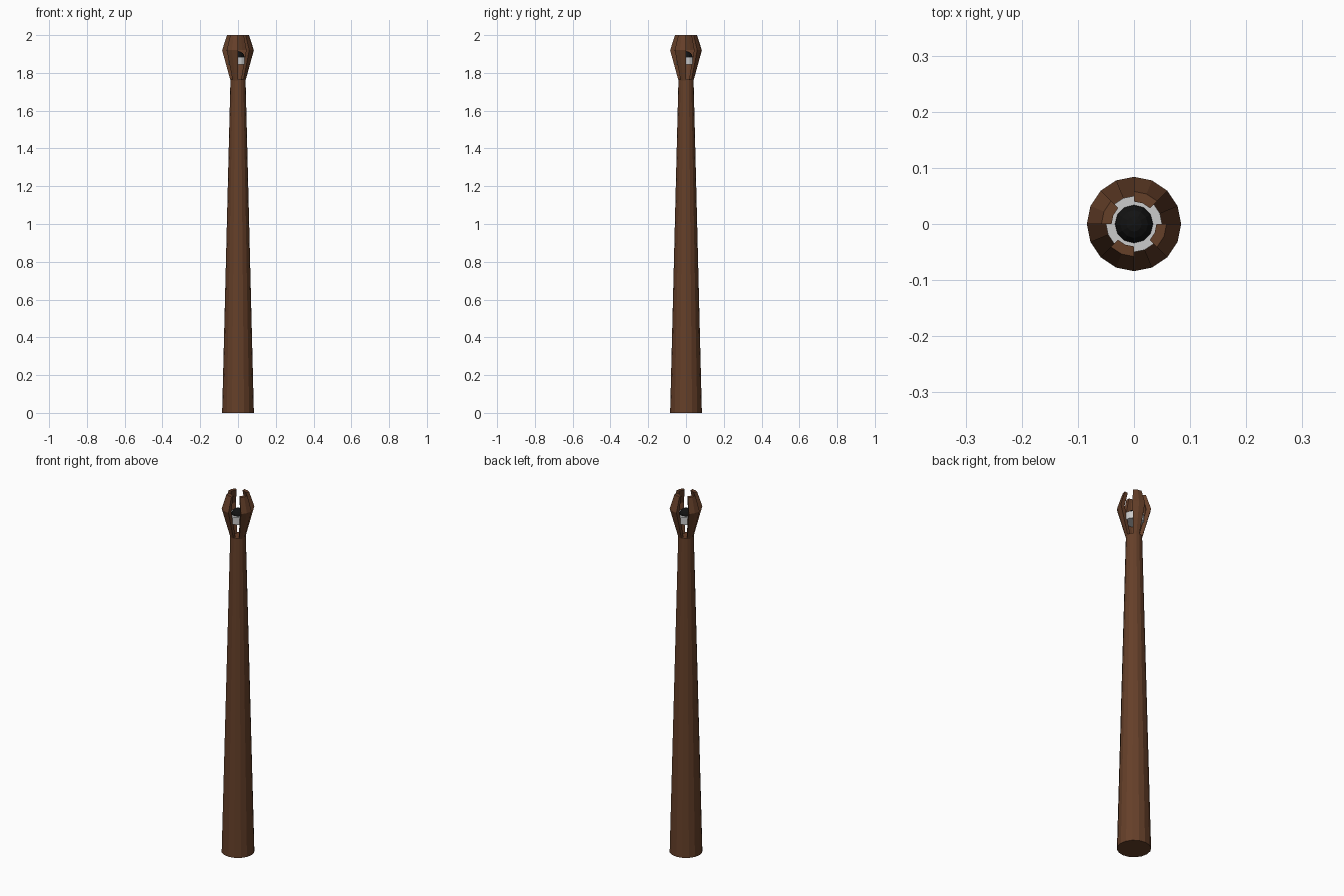
import bpy, bmesh, math

if "Cube" in bpy.data.objects:
    bpy.data.objects.remove(bpy.data.objects["Cube"])

def material(name, color):
    m = bpy.data.materials.new(name)
    m.diffuse_color = color
    m.use_nodes = True
    m.node_tree.nodes["Principled BSDF"].inputs["Base Color"].default_value = m.diffuse_color
    return m

wood = material("wood", (0.13, 0.05, 0.022, 1))
black = material("black_stone", (0.006, 0.006, 0.006, 1))

def finish(bm, name, mat=None):
    bmesh.ops.recalc_face_normals(bm, faces=bm.faces)
    me = bpy.data.meshes.new(name)
    bm.to_mesh(me)
    bm.free()
    ob = bpy.data.objects.new(name, me)
    bpy.context.collection.objects.link(ob)
    if mat:
        me.materials.append(mat)
    return ob

def cone(name, r1, r2, z1, z2, mat=None, sides=16):
    bm = bmesh.new()
    bmesh.ops.create_cone(bm, cap_ends=True, segments=sides,
                          radius1=r1, radius2=r2, depth=z2 - z1)
    bmesh.ops.translate(bm, verts=bm.verts, vec=(0, 0, (z1 + z2) / 2))
    return finish(bm, name, mat)

# Tapered shaft
cone("shaft", 0.084, 0.04, 0, 1.765, wood)

# Four bent prongs, each an eighth-turn of this (radius, z) section
section = [(0.04, 1.76), (0.084, 1.92), (0.058, 2.0),
           (0.04, 2.0), (0.06, 1.92), (0.022, 1.76)]
for i in range(4):
    bm = bmesh.new()
    start = math.radians(90 * i)
    rings = []
    for j in range(3):
        a = start - math.radians(22.5 * j)
        rings.append([bm.verts.new((r * math.cos(a), r * math.sin(a), z))
                      for r, z in section])
    n = len(section)
    for a, b in zip(rings, rings[1:]):
        for k in range(n):
            bm.faces.new((a[k], a[(k + 1) % n], b[(k + 1) % n], b[k]))
    # Split end caps so the concave section stays clean
    for ring in (rings[0], rings[-1]):
        bm.faces.new((ring[0], ring[1], ring[4], ring[5]))
        bm.faces.new((ring[1], ring[2], ring[3], ring[4]))
    finish(bm, f"prong_{i + 1}", wood)

# Grey collar held between the prongs
cone("orb_collar", 0.05, 0.05, 1.845, 1.885)

# Black orb seated in the collar
bm = bmesh.new()
bmesh.ops.create_uvsphere(bm, u_segments=12, v_segments=8, radius=0.035)
bmesh.ops.translate(bm, verts=bm.verts, vec=(0, 0, 1.88))
finish(bm, "orb", black)
